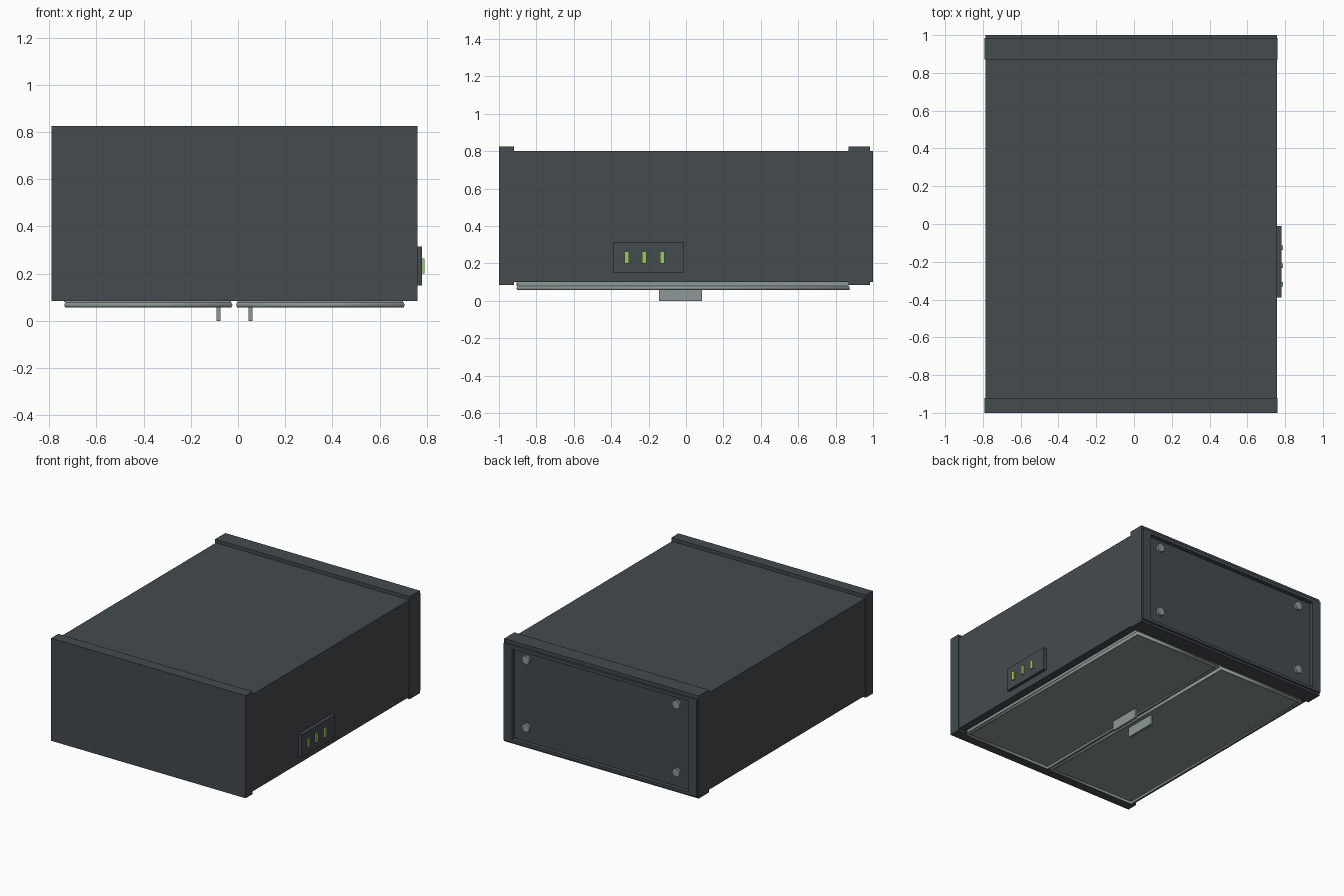
import bpy
import math
from mathutils import Vector

cube = bpy.data.objects.get("Cube")
if cube:
    bpy.data.objects.remove(cube, do_unlink=True)


def material(name, colour):
    m = bpy.data.materials.new(name)
    m.use_nodes = True
    m.diffuse_color = (*colour, 1)
    m.node_tree.nodes["Principled BSDF"].inputs["Base Color"].default_value = (*colour, 1)
    return m


DARK = material("charcoal", (0.058, 0.069, 0.076))
GREY = material("light_grey", (0.27, 0.314, 0.305))
GREEN = material("light_green", (0.35, 0.58, 0.115))


def box(name, x, y, z, mat):
    """Box between the given low and high limits."""
    lo, hi = Vector((x[0], y[0], z[0])), Vector((x[1], y[1], z[1]))
    bpy.ops.mesh.primitive_cube_add(size=1, location=(lo + hi) / 2)
    ob = bpy.context.object
    ob.name = name
    ob.scale = hi - lo
    bpy.ops.object.transform_apply(location=False, rotation=False, scale=True)
    ob.data.materials.append(mat)
    return ob


def rim(name, x, y, z, opening_x, opening_z):
    """Four strips around a rectangular opening facing the back."""
    box(name + "_top", x, y, (opening_z[1], z[1]), DARK)
    box(name + "_bottom", x, y, (z[0], opening_z[0]), DARK)
    box(name + "_right", (x[0], opening_x[0]), y, opening_z, DARK)
    box(name + "_left", (opening_x[1], x[1]), y, opening_z, DARK)


# Cabinet body with a raised collar at each end
BODY_X, BODY_Z = (-0.786, 0.756), (0.1, 0.8)
CAP_X, CAP_Z = (-0.791, 0.761), (0.085, 0.825)
box("cabinet_body", BODY_X, (-0.95, 0.97), BODY_Z, DARK)
box("front_cap", CAP_X, (-1, -0.92), CAP_Z, DARK)
box("back_collar", CAP_X, (0.87, 0.97), CAP_Z, DARK)

# Rims around the recessed back panel
OPEN_X, OPEN_Z = (-0.72, 0.69), (0.12, 0.775)
rim("collar_rim", CAP_X, (0.97, 0.985), CAP_Z, OPEN_X, OPEN_Z)
rim("body_rim", BODY_X, (0.97, 1.0), BODY_Z, OPEN_X, OPEN_Z)

# Bolts in the corners of the back panel
for x in (-0.61, 0.59):
    for z in (0.225, 0.715):
        bpy.ops.mesh.primitive_cylinder_add(vertices=16, radius=0.03, depth=0.02,
                                            location=(x, 0.977, z),
                                            rotation=(math.pi / 2, 0, 0))
        bolt = bpy.context.object
        bolt.name = "back_bolt"
        bolt.data.materials.append(GREY)
        bpy.ops.object.shade_smooth_by_angle()


# Doors underneath: slab, tubular frame and handle
def door(side, x0, x1, handle_x):
    r, y0, y1 = 0.0125, -0.91, 0.88
    box(side + "_door", (x0 + 0.01, x1 - 0.01), (y0 + 0.01, y1 - 0.01), (0.07, 0.102), GREY)
    curve = bpy.data.curves.new(side + "_door_frame", "CURVE")
    curve.dimensions = "3D"
    curve.bevel_depth = r
    curve.bevel_resolution = 1
    spline = curve.splines.new("POLY")
    corners = [(x0, y0), (x1, y0), (x1, y1), (x0, y1)]
    spline.points.add(3)
    for point, (x, y) in zip(spline.points, corners):
        point.co = (x + (r if x == x0 else -r), y + (r if y == y0 else -r), 0.0675, 1)
    spline.use_cyclic_u = True
    curve.materials.append(GREY)
    frame = bpy.data.objects.new(side + "_door_frame", curve)
    bpy.context.collection.objects.link(frame)
    bpy.ops.object.select_all(action="DESELECT")
    frame.select_set(True)
    bpy.context.view_layer.objects.active = frame
    bpy.ops.object.convert(target="MESH")
    box(side + "_handle", (handle_x - 0.008, handle_x + 0.008), (-0.145, 0.085), (0, 0.075), GREY)


door("right", -0.74, -0.02, -0.083)
door("left", -0.012, 0.71, 0.053)

# Thin light strip along the edge of one door
box("light_strip", (-0.738, -0.729), (-0.905, 0.865), (0.08, 0.102), GREEN)

# Control panel with three indicator lights
box("control_panel", (0.75, 0.78), (-0.39, -0.01), (0.15, 0.315), DARK)
for i in range(3):
    y = -0.318 + i * 0.096
    box("indicator_light", (0.775, 0.79), (y - 0.012, y + 0.012), (0.2, 0.264), GREEN)
